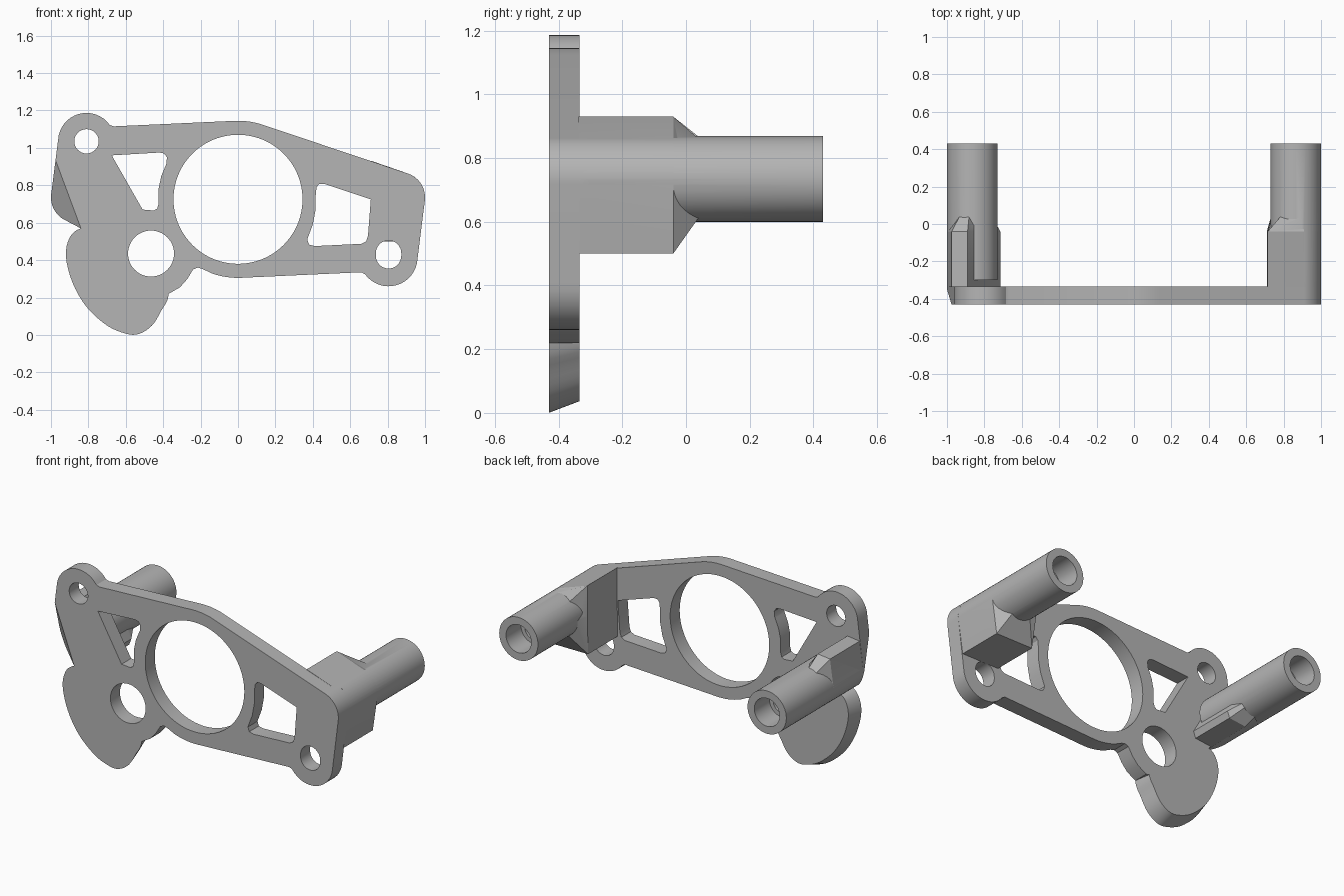
import bpy, bmesh
from math import cos, sin, radians, hypot

cube = bpy.data.objects.get("Cube")
if cube:
    bpy.data.objects.remove(cube, do_unlink=True)

FRONT, BACK, END = -0.43, -0.335, 0.43
POST_Z, POST_X, POST_R = 0.735, 0.865, 0.135

grey = bpy.data.materials.new("plain grey")
grey.use_nodes = True
grey.diffuse_color = (0.46, 0.46, 0.46, 1)
grey.node_tree.nodes["Principled BSDF"].inputs["Base Color"].default_value = grey.diffuse_color


def arc(cx, cz, r, a0, a1, n=16):
    """Points on an arc in the x-z plane, angles in degrees."""
    angles = [radians(a0 + (a1 - a0) * i / n) for i in range(n + 1)]
    return [(cx + r * cos(a), cz + r * sin(a)) for a in angles]


def circle(cx, cz, r, n=48):
    return arc(cx, cz, r, 0, 360 - 360 / n, n - 1)


def rounded(points, steps=4):
    """Closed smooth loop through a few control points."""
    out, n = [], len(points)
    for i in range(n):
        p, q, r, s = (points[(i + k) % n] for k in (-1, 0, 1, 2))
        for j in range(steps):
            t = j / steps
            out.append(tuple(0.5 * (2 * b + (c - a) * t + (2 * a - 5 * b + 4 * c - d) * t * t
                                    + (3 * b - a - 3 * c + d) * t ** 3)
                             for a, b, c, d in zip(p, q, r, s)))
    return out


def loft(name, sections):
    """Solid through equal-length x-z loops, each given as (y, loop)."""
    bm = bmesh.new()
    rings = [[bm.verts.new((x, y, z)) for x, z in loop] for y, loop in sections]
    n = len(rings[0])
    for a, b in zip(rings, rings[1:]):
        for i in range(n):
            j = (i + 1) % n
            bm.faces.new((a[i], a[j], b[j], b[i]))
    bm.faces.new(rings[0])
    bm.faces.new(rings[-1])
    bmesh.ops.recalc_face_normals(bm, faces=bm.faces[:])
    mesh = bpy.data.meshes.new(name)
    bm.to_mesh(mesh)
    bm.free()
    obj = bpy.data.objects.new(name, mesh)
    mesh.materials.append(grey)
    bpy.context.collection.objects.link(obj)
    return obj


def prism(name, loop, y0, y1):
    return loft(name, [(y0, loop), (y1, loop)])


def combine(obj, other, operation):
    """Apply one boolean and discard the second solid."""
    mod = obj.modifiers.new("boolean", 'BOOLEAN')
    mod.operation, mod.object, mod.solver = operation, other, 'EXACT'
    graph = bpy.context.evaluated_depsgraph_get()
    mesh = bpy.data.meshes.new_from_object(obj.evaluated_get(graph))
    obj.modifiers.clear()
    obj.data = mesh
    bpy.data.objects.remove(other, do_unlink=True)


def cut(obj, loop, y0=FRONT - 0.1, y1=BACK + 0.1):
    combine(obj, prism("cutter", loop, y0, y1), 'DIFFERENCE')


# Flat plate with two lugs and rounded ends
outline = (arc(-0.81, 1.035, 0.152, 177, 35) + [(-0.665, 1.115)]
           + arc(0, 0.725, 0.42, 93, 71, 8)
           + arc(POST_X, POST_Z, POST_R, 71, -8)
           + arc(0.805, 0.415, 0.155, -3, -144) + [(0.66, 0.335)]
           + arc(0, 0.725, 0.42, 273, 250, 8)
           + [(-0.19, 0.353), (-0.215, 0.36), (-0.24, 0.35), (-0.27, 0.3), (-0.31, 0.255),
              (-0.37, 0.22), (-0.5, 0.25), (-0.7, 0.3), (-0.75, 0.5), (-0.845, 0.572)]
           + arc(-POST_X, POST_Z, POST_R, 240, 175))
plate = prism("plate", outline, FRONT, BACK)

# Slanted front corner on the plate's outer bulge
bm = bmesh.new()
bm.from_mesh(plate.data)
res = bmesh.ops.bisect_plane(bm, geom=bm.verts[:] + bm.edges[:] + bm.faces[:],
                             plane_co=(-0.97, FRONT, 0.92),
                             plane_no=(-0.938, -1.1, -0.349), clear_outer=True)
bmesh.ops.holes_fill(bm, edges=[e for e in bm.edges if e.is_boundary])
bmesh.ops.recalc_face_normals(bm, faces=bm.faces[:])
bm.to_mesh(plate.data)
bm.free()

# Hanging lobe with tapered rim
lobe_loop = rounded([(-0.84, 0.57), (-0.9, 0.52), (-0.92, 0.42), (-0.885, 0.28), (-0.81, 0.15),
                     (-0.7, 0.05), (-0.6, 0.007), (-0.53, 0.005), (-0.46, 0.05), (-0.41, 0.13),
                     (-0.37, 0.22), (-0.39, 0.4), (-0.55, 0.56), (-0.7, 0.6)])
small = [(-0.62 + (x + 0.62) * 0.92, 0.45 + (z - 0.45) * 0.92) for x, z in lobe_loop]
combine(plate, loft("lobe", [(FRONT, lobe_loop), (BACK, small)]), 'UNION')

# Round holes and the two windows
cut(plate, circle(0, 0.725, 0.345, 96))
cut(plate, circle(-0.465, 0.435, 0.123))
cut(plate, circle(-0.81, 1.035, 0.065))
cut(plate, arc(0.805, 0.437, 0.068, 0, 180) + arc(0.805, 0.423, 0.068, 180, 360))
cut(plate, [(-0.675, 0.96), (-0.42, 0.975), (-0.395, 0.97), (-0.38, 0.95), (-0.383, 0.915),
            (-0.41, 0.85), (-0.425, 0.78), (-0.425, 0.7), (-0.432, 0.675), (-0.45, 0.665),
            (-0.51, 0.67)])
cut(plate, [(0.42, 0.79), (0.435, 0.808), (0.46, 0.808), (0.71, 0.725), (0.695, 0.53),
            (0.685, 0.5), (0.66, 0.487), (0.41, 0.475), (0.38, 0.483), (0.37, 0.51),
            (0.4, 0.59), (0.415, 0.67), (0.415, 0.74)])


def arm(name, cx, loop):
    """Block behind the plate that tapers into its round post."""
    tip = []
    for x, z in loop:
        dx, dz = x - cx, z - POST_Z
        k = min(1, (POST_R - 0.002) / hypot(dx, dz))
        tip.append((cx + dx * k, POST_Z + dz * k))
    return loft(name, [(BACK - 0.003, loop), (-0.04, loop), (0.04, tip)])


right_section = ([(0.715, 0.93)] + arc(POST_X, POST_Z, POST_R, 71, -8, 10)
                 + [(0.967, 0.5), (0.71, 0.5), (0.715, 0.735)])
left_section = ([(-0.975, 0.92), (-0.89, 0.93), (-0.8, 0.775), (-0.715, 0.625), (-0.73, 0.585),
                 (-0.845, 0.572)] + arc(-POST_X, POST_Z, POST_R, 240, 175, 10))

parts = [plate]
for side, cx, section in (("left", POST_X, right_section), ("right", -POST_X, left_section)):
    support = arm(side + "_support", cx, section)
    post = prism(side + "_post", circle(cx, POST_Z, POST_R), -0.3, END)
    combine(support, post, 'UNION')
    # Stepped blind bore
    cut(support, circle(cx, POST_Z, 0.088), 0.28, END + 0.1)
    cut(support, circle(cx, POST_Z, 0.062), -0.15, 0.3)
    parts.append(support)

# Smooth curved walls, keep corners crisp
bpy.ops.object.select_all(action='DESELECT')
for part in parts:
    part.select_set(True)
bpy.context.view_layer.objects.active = plate
bpy.ops.object.shade_smooth_by_angle(angle=radians(25))
